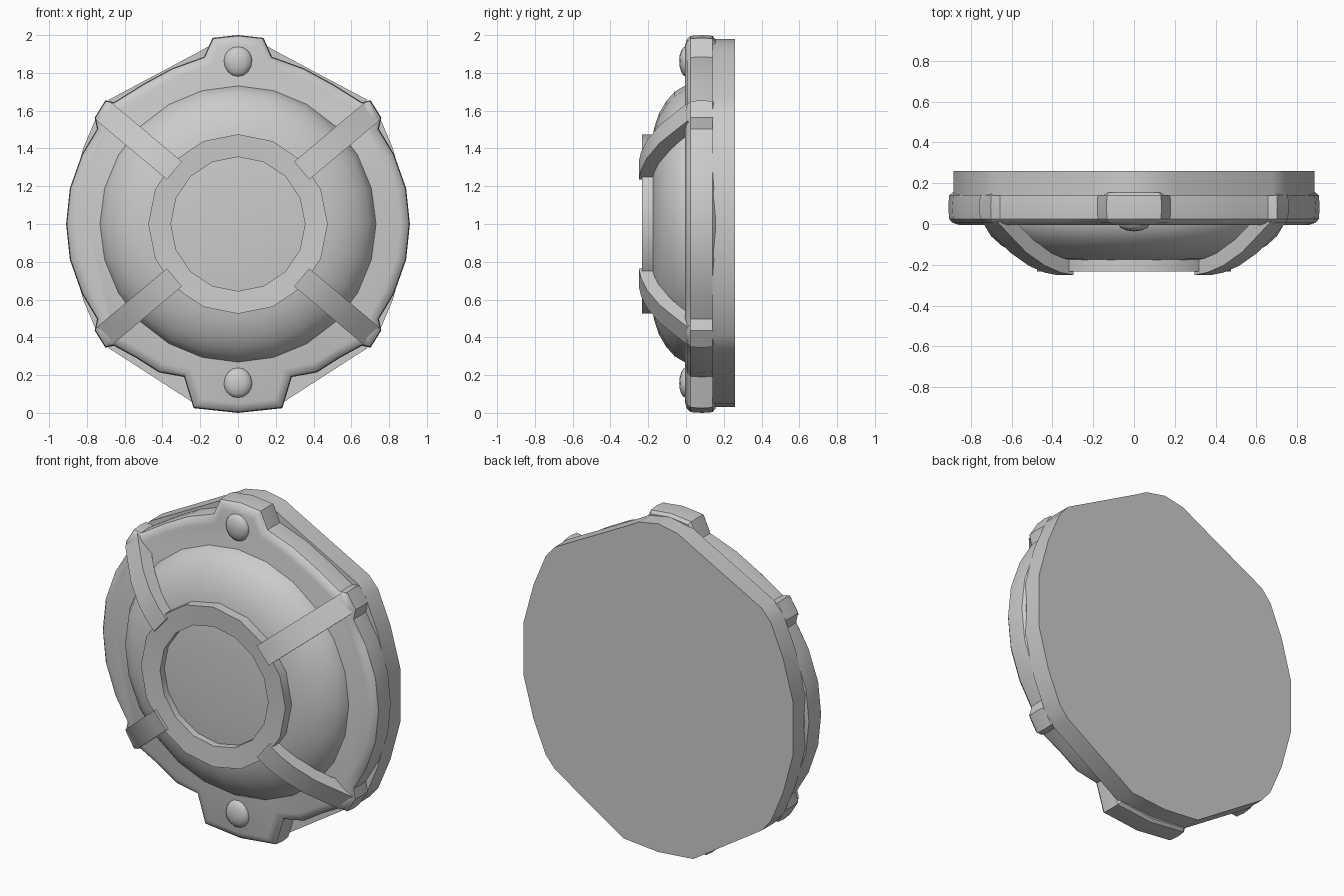
import bpy, bmesh, math
from mathutils import Vector

if "Cube" in bpy.data.objects:
    bpy.data.objects.remove(bpy.data.objects["Cube"])

CENTRE_Z = 1.0
grey = bpy.data.materials.new("plain grey")
grey.diffuse_color = (0.6, 0.6, 0.6, 1)
grey.use_nodes = True
grey.node_tree.nodes["Principled BSDF"].inputs["Base Color"].default_value = grey.diffuse_color


def finish(bm, name, angle=35):
    bmesh.ops.recalc_face_normals(bm, faces=bm.faces)
    mesh = bpy.data.meshes.new(name)
    bm.to_mesh(mesh)
    bm.free()
    mesh.materials.append(grey)
    ob = bpy.data.objects.new(name, mesh)
    bpy.context.collection.objects.link(ob)
    bpy.ops.object.select_all(action='DESELECT')
    ob.select_set(True)
    bpy.context.view_layer.objects.active = ob
    bpy.ops.object.shade_smooth_by_angle(angle=math.radians(angle))
    return ob


def bridge(bm, a, b):
    n = len(a)
    for i in range(n):
        bm.faces.new((a[i], a[(i + 1) % n], b[(i + 1) % n], b[i]))


def polar(deg, r):
    return (r * math.cos(math.radians(deg)), r * math.sin(math.radians(deg)))


def mirrored(half):
    """Half outline from top to bottom, completed on the -x side."""
    return half + [(-x, z) for x, z in reversed(half) if abs(x) > 1e-6]


def inset(points, d):
    """Shift a clockwise outline inwards by d."""
    out, n = [], len(points)
    for i in range(n):
        p, a, b = (Vector(points[k % n]) for k in (i, i - 1, i + 1))
        e1, e2 = (p - a).normalized(), (b - p).normalized()
        n1, n2 = Vector((e1.y, -e1.x)), Vector((e2.y, -e2.x))
        out.append(p + (n1 + n2) * d / (1 + n1.dot(n2)))
    return out


def plate(name, outline, layers):
    """Stack of inset outlines along y, capped at both ends."""
    bm = bmesh.new()
    rings = [[bm.verts.new((p[0], y, CENTRE_Z + p[1])) for p in inset(outline, d)]
             for y, d in layers]
    for a, b in zip(rings, rings[1:]):
        bridge(bm, a, b)
    bm.faces.new(rings[0])
    bm.faces.new(rings[-1])
    return finish(bm, name)


def lathe(name, profile, sides, closed=False):
    """Spin (radius, y) points around the front-back axis."""
    bm = bmesh.new()
    rings = []
    for r, y in profile:
        rings.append([bm.verts.new((p[0], y, CENTRE_Z + p[1])) for p in
                      (polar(360 * i / sides, r) for i in range(sides))])
    for a, b in zip(rings, rings[1:]):
        bridge(bm, a, b)
    if closed:
        bridge(bm, rings[-1], rings[0])
    else:
        bm.faces.new(rings[0])
        bm.faces.new(rings[-1])
    return finish(bm, name)


# front flange with top, bottom and strap tabs
strap_tab = [(44.5, 0.92), (43, 0.96), (36.6, 0.945), (34, 0.9)]
side = [polar(a, r) for a, r in strap_tab + [(24, 0.905), (12, 0.91), (0, 0.91)]]
side += [(x, -z) for x, z in reversed(side[:-1])]
half = [(0, 1.0), (0.135, 0.985), (0.18, 0.885)]
half += [polar(a, 0.895) for a in (67, 56)] + side
half += [polar(a, 0.89) for a in (-53, -62)]
half += [(0.285, -0.81), (0.235, -0.975), (0, -1.0)]
plate("front_flange", mirrored(half),
      [(0.155, 0.02), (0.14, 0.004), (0.085, 0.0), (0.025, 0.004), (0.006, 0.02), (-0.004, 0.05)])

# flat back plate, longer chamfers at top and bottom
half = [(0, 0.98), (0.13, 0.955), (0.21, 0.91), (0.68, 0.66), (0.74, 0.59), (0.82, 0.40),
        (0.885, 0.16), (0.885, -0.16), (0.82, -0.40), (0.74, -0.59), (0.68, -0.66),
        (0.23, -0.95), (0, -0.97)]
plate("back_plate", mirrored(half), [(0.14, 0.0), (0.26, 0.0)])

# domed lens
lathe("lens", [(0.735, 0.02), (0.73, -0.01), (0.70, -0.06), (0.65, -0.105),
               (0.585, -0.143), (0.51, -0.168), (0.43, -0.182), (0.2, -0.192), (0.02, -0.195)], 24)

# raised ring around the lens centre
lathe("guard_ring", [(0.355, -0.14), (0.355, -0.225), (0.475, -0.233), (0.475, -0.14)], 16, True)

# four curved guard straps
outer = [(0.44, -0.25), (0.52, -0.238), (0.62, -0.205), (0.74, -0.14), (0.84, -0.06), (0.925, 0.01)]
inner = [(0.44, -0.16), (0.52, -0.155), (0.60, -0.13), (0.69, -0.08), (0.77, -0.02), (0.82, 0.03)]
for k, deg in enumerate((40, 140, 220, 320)):
    a = math.radians(deg)
    along = Vector((math.cos(a), 0, math.sin(a)))
    across = Vector((-math.sin(a), 0, math.cos(a))) * 0.062
    mid = Vector((0, 0, CENTRE_Z))
    bm = bmesh.new()
    rings = []
    for (ro, yo), (ri, yi) in zip(outer, inner):
        o = mid + along * ro + Vector((0, yo, 0))
        i = mid + along * ri + Vector((0, yi, 0))
        rings.append([bm.verts.new(v) for v in (o - across, o + across, i + across, i - across)])
    for p, q in zip(rings, rings[1:]):
        bridge(bm, p, q)
    bm.faces.new(rings[0])
    bm.faces.new(rings[-1])
    finish(bm, f"guard_strap_{k + 1}")

# rounded bolts with a pointed end towards the centre
for name, z, s in (("top_bolt", 1.865, -1), ("bottom_bolt", 0.155, 1)):
    bm = bmesh.new()
    bmesh.ops.create_uvsphere(bm, u_segments=12, v_segments=8, radius=1)
    for v in bm.verts:
        x, y, h = v.co
        point = 0.085 if h * s > 0 else 0.075
        v.co = (x * 0.077, y * 0.036, z + h * point)
    finish(bm, name, 60)
